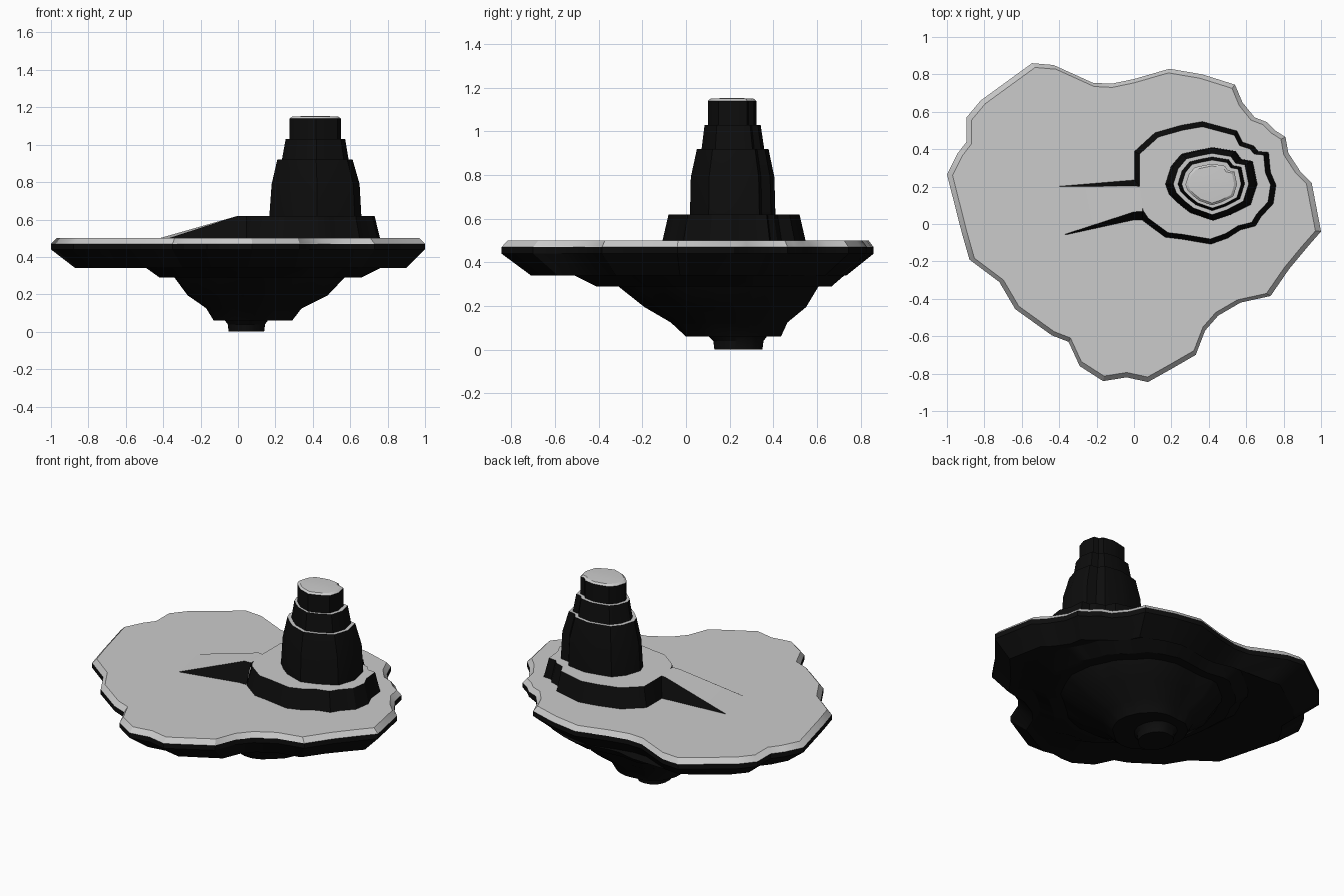
import bpy, bmesh, math

if "Cube" in bpy.data.objects:
    bpy.data.objects.remove(bpy.data.objects["Cube"])

rock = bpy.data.materials.new("dark_rock")
rock.diffuse_color = (0.004, 0.004, 0.004, 1)
rock.use_nodes = True
rock.node_tree.nodes["Principled BSDF"].inputs["Base Color"].default_value = rock.diffuse_color


def pairs(flat):
    """Clockwise x, y numbers -> counter-clockwise points."""
    return [(flat[i], flat[i + 1]) for i in range(0, len(flat), 2)][::-1]


def fit(outline, z, x0, x1, y0, y1, soft=0.0):
    """Stretch an outline to the given bounds; soft blends it towards an ellipse."""
    def norm(pts):
        out = []
        for k in (0, 1):
            lo, hi = min(p[k] for p in pts), max(p[k] for p in pts)
            out.append([2 * (p[k] - lo) / (hi - lo) - 1 for p in pts])
        return list(zip(*out))
    pts = norm(outline)
    blend = []
    for x, y in pts:
        r = math.hypot(x, y)
        k = 1 - soft + soft / r
        blend.append((x * k, y * k))
    return [((x0 + x1) / 2 + x * (x1 - x0) / 2,
             (y0 + y1) / 2 + y * (y1 - y0) / 2, z) for x, y in norm(blend)]


def loft(name, rings, mat=None, bottom=False, top=False):
    """Skin rings listed from bottom to top."""
    bm = bmesh.new()
    vs = [[bm.verts.new(p) for p in r] for r in rings]
    n = len(rings[0])
    for a, b in zip(vs, vs[1:]):
        for i in range(n):
            j = (i + 1) % n
            bm.faces.new((a[i], a[j], b[j], b[i]))
    if bottom:
        bm.faces.new(vs[0][::-1])
    if top:
        bm.faces.new(vs[-1])
    return finish(name, bm, mat)


def finish(name, bm, mat):
    me = bpy.data.meshes.new(name)
    bm.to_mesh(me)
    bm.free()
    ob = bpy.data.objects.new(name, me)
    bpy.context.collection.objects.link(ob)
    if mat:
        me.materials.append(mat)
    bpy.ops.object.select_all(action='DESELECT')
    ob.select_set(True)
    bpy.context.view_layer.objects.active = ob
    bpy.ops.object.shade_smooth_by_angle(angle=math.radians(30))
    return ob


# Island coastline seen from above
coast = pairs([
    .95, .22, 1, -.04, .93, -.12, .83, -.24, .73, -.385, .57, -.42, .45, -.49,
    .38, -.57, .33, -.70, .2, -.775, .075, -.845, -.04, -.82, -.165, -.84,
    -.29, -.76, -.35, -.63, -.44, -.595, -.635, -.455, -.72, -.31, -.88, -.19,
    -.92, -.05, -1, .265, -.945, .375, -.895, .44, -.895, .57, -.82, .66,
    -.545, .86, -.43, .85, -.22, .755, -.12, .75, 0, .775, .19, .83, .365, .80,
    .54, .745, .58, .65, .645, .57, .71, .545, .755, .5, .81, .465, .825, .38,
    .89, .28])

# Rocky underside: z, x range, y range, softness
under = [
    (0, -.05, .14, .13, .35, .8), (.04, -.055, .145, .125, .355, .8),
    (.06, -.07, .16, .105, .37, .8), (.06, -.13, .29, 0, .435, .7),
    (.125, -.17, .34, -.07, .465, .7), (.195, -.27, .48, -.19, .55, .6),
    (.29, -.34, .57, -.31, .607, .6), (.29, -.42, .66, -.41, .667, .5),
    (.34, -.49, .76, -.51, .725, .4), (.34, -.87, .9, -.71, .735, 0),
    (.44, -1, 1, -.845, .86, 0), (.47, -1, 1, -.845, .86, 0)]
loft("island_rock", [fit(coast, *u) for u in under], rock, bottom=True)

# Light ground with a bevelled rim
loft("island_ground", [fit(coast, .47, -1, 1, -.845, .86),
                       fit(coast, .5, -.97, .97, -.818, .837)], top=True)

# Tiers: rock wall plus light ledge on top
terrace = pairs([
    .0, .39, .11, .49, .25, .53, .365, .55, .55, .5, .58, .44, .64, .42,
    .665, .39, .72, .385, .73, .28, .76, .21, .745, .11, .68, .04, .65, -.01,
    .57, -.03, .5, -.075, .41, -.107, .25, -.08, .165, -.07, .05, .015,
    .02, .06, 0, .2])
column = pairs([
    .255, .375, .34, .395, .42, .41, .54, .39, .57, .348, .63, .337, .655, .215,
    .62, .107, .515, .053, .42, .022, .3, .064, .245, .107, .19, .16,
    .17, .215, .2, .31])
tiers = [
    ("terrace", terrace, [(.49, 0, .762, -.11, .55), (.62, .03, .73, -.08, .52)]),
    ("lower_column", column, [(.61, .167, .66, .018, .41), (.79, .18, .65, .022, .405),
                              (.92, .21, .613, .05, .378)]),
    ("middle_column", column, [(.91, .233, .593, .07, .36), (1.03, .255, .573, .085, .342)]),
    ("upper_column", column, [(1.02, .275, .551, .1, .322), (1.14, .275, .551, .1, .322)])]
for name, outline, levels in tiers:
    rings = [fit(outline, *l) for l in levels]
    loft(name, rings, rock)
    if name == "upper_column":
        z, x0, x1, y0, y1 = levels[-1]
        cap = [rings[-1], fit(outline, 1.15, x0 + .015, x1 - .015, y0 + .012, y1 - .012),
               fit(outline, 1.153, x0 + .08, x1 - .08, y0 + .07, y1 - .07)]
        loft("summit", cap, top=True)
    else:
        bm = bmesh.new()
        bm.faces.new([bm.verts.new(p) for p in rings[-1]])
        finish(name + "_ledge", bm, None)

# Ramp: light walkway with flared rock sides
left = [(.045, .2, .62), (0, .203, .62), (-.42, .2, .5)]
right = [(.045, .067, .62), (0, .065, .62), (-.37, -.055, .5)]


def strip(name, a, b, mat):
    bm = bmesh.new()
    va, vb = ([bm.verts.new(p) for p in side] for side in (a, b))
    for i in range(len(a) - 1):
        bm.faces.new((va[i], va[i + 1], vb[i + 1], vb[i]))
    finish(name, bm, mat)


strip("ramp_walkway", left, right, None)
strip("ramp_back_side", [(.045, .235, .5), (0, .235, .5), (-.42, .205, .497)], left, rock)
strip("ramp_front_side", right, [(.045, .02, .5), (0, .022, .5), (-.37, -.06, .497)], rock)
for ob in bpy.data.objects:
    if ob.name in ("ramp_back_side", "ramp_front_side", "ramp_walkway"):
        want = {"ramp_back_side": 1, "ramp_front_side": -1, "ramp_walkway": 2}[ob.name]
        n = ob.data.polygons[0].normal
        if (n.z if want == 2 else n.y * want) < 0:
            ob.data.flip_normals()
